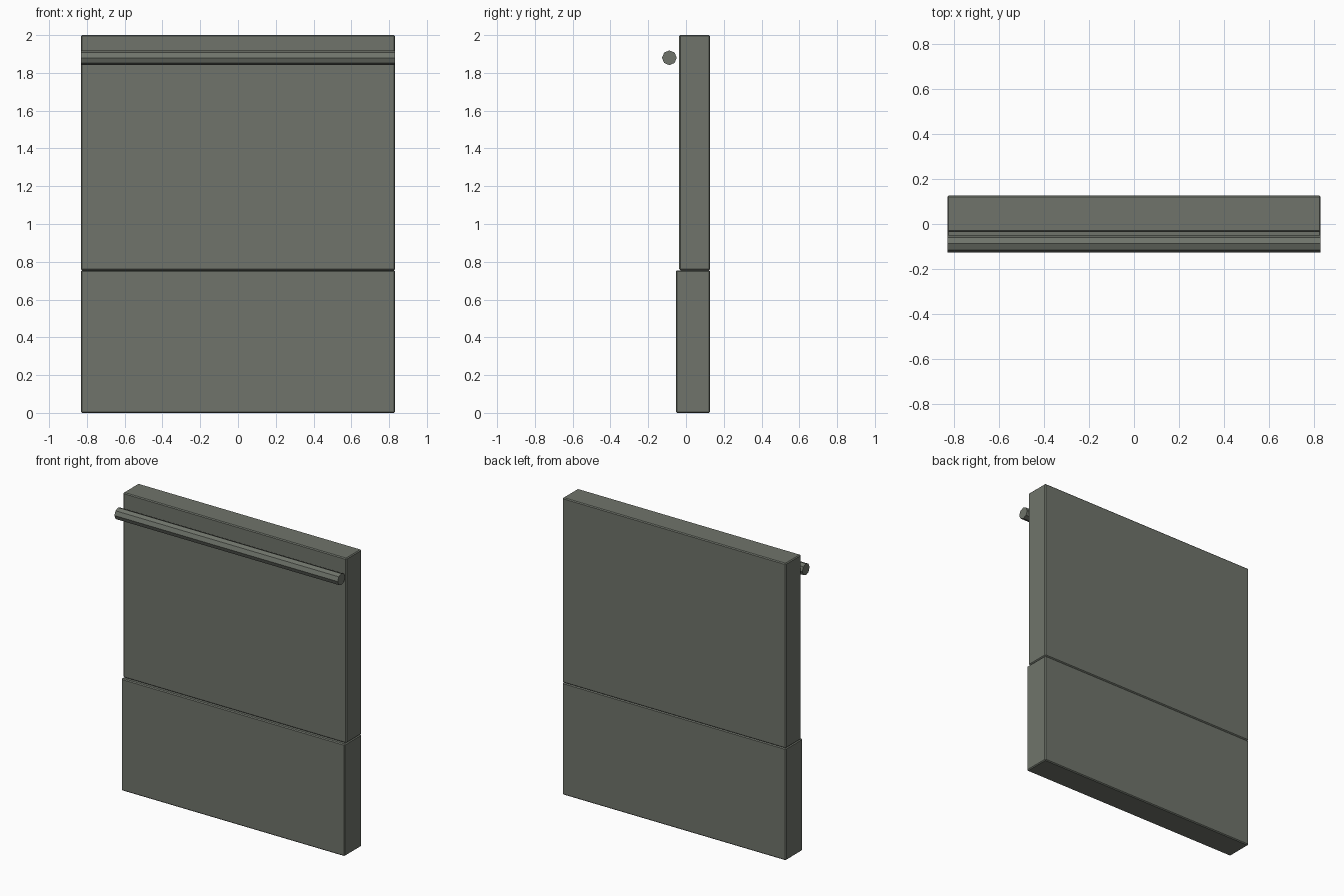
import bpy, bmesh, math
from mathutils import Matrix

if "Cube" in bpy.data.objects:
    bpy.data.objects.remove(bpy.data.objects["Cube"])

mat = bpy.data.materials.new("grey_green")
mat.diffuse_color = (0.16, 0.175, 0.147, 1)
mat.use_nodes = True
mat.node_tree.nodes["Principled BSDF"].inputs["Base Color"].default_value = mat.diffuse_color
HALF_W = 0.832


def finish(bm, name):
    bmesh.ops.recalc_face_normals(bm, faces=bm.faces[:])
    me = bpy.data.meshes.new(name)
    bm.to_mesh(me)
    bm.free()
    me.materials.append(mat)
    ob = bpy.data.objects.new(name, me)
    bpy.context.collection.objects.link(ob)
    return ob


def slab(name, y0, y1, z0, z1, bevel=0.006):
    bm = bmesh.new()
    size = Matrix.Diagonal((2 * HALF_W, y1 - y0, z1 - z0, 1))
    place = Matrix.Translation((0, (y0 + y1) / 2, (z0 + z1) / 2))
    bmesh.ops.create_cube(bm, size=1, matrix=place @ size)
    bmesh.ops.bevel(bm, geom=bm.edges[:], offset=bevel, segments=1,
                    affect='EDGES')
    return finish(bm, name)


# Wall: thicker base panel with a thinner panel above, flush at the back
slab("lower_panel", -0.054, 0.127, 0.0, 0.755)
slab("upper_panel", -0.036, 0.127, 0.755, 2.0)

# Eight-sided rail running along the front near the top
bm = bmesh.new()
bmesh.ops.create_cone(bm, cap_ends=True, segments=8, radius1=0.039,
                      radius2=0.039, depth=2 * HALF_W,
                      matrix=Matrix.Translation((0, -0.088, 1.88))
                      @ Matrix.Rotation(math.pi / 2, 4, 'Y'))
finish(bm, "top_rail")
